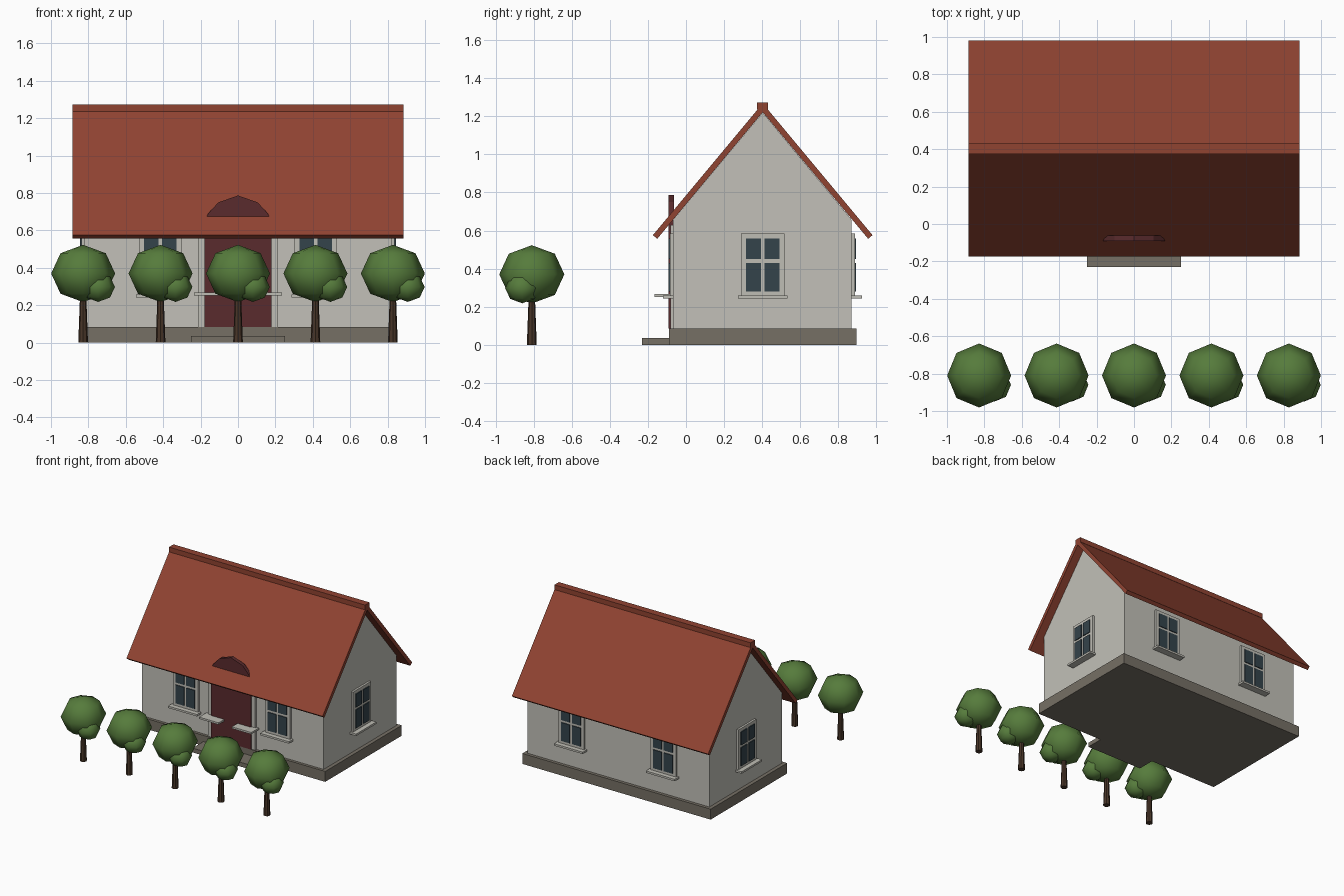
import bpy, bmesh, math
from mathutils import Matrix, Vector

cube = bpy.data.objects.get("Cube")
if cube:
    bpy.data.objects.remove(cube, do_unlink=True)


def material(name, r, g, b):
    m = bpy.data.materials.new(name)
    m.use_nodes = True
    m.diffuse_color = (r, g, b, 1)
    m.node_tree.nodes["Principled BSDF"].inputs["Base Color"].default_value = (r, g, b, 1)
    return m


PLASTER = material("plaster", 0.54, 0.53, 0.48)
TRIM = material("trim", 0.52, 0.51, 0.46)
TILE = material("roof_tile", 0.28, 0.056, 0.031)
STONE = material("stone", 0.18, 0.16, 0.13)
DOOR = material("door_wood", 0.10, 0.024, 0.026)
GLASS = material("glass", 0.034, 0.056, 0.070)
LEAF = material("leaves", 0.093, 0.20, 0.045)
BARK = material("bark", 0.065, 0.036, 0.021)


def finish(bm, name, mat, smooth=False):
    bmesh.ops.recalc_face_normals(bm, faces=bm.faces)
    for f in bm.faces:
        f.smooth = smooth
    me = bpy.data.meshes.new(name)
    bm.to_mesh(me)
    bm.free()
    me.materials.append(mat)
    ob = bpy.data.objects.new(name, me)
    bpy.context.collection.objects.link(ob)
    return ob


def box(name, mat, x, y, z, place=Matrix()):
    """Box from (low, high) pairs on each axis."""
    bm = bmesh.new()
    bmesh.ops.create_cube(bm, size=1)
    for v in bm.verts:
        v.co = place @ Vector([r[0] if c < 0 else r[1] for c, r in zip(v.co, (x, y, z))])
    return finish(bm, name, mat)


def prism(name, mat, outline, axis, low, high):
    """Extrude a 2D outline along x (outline is y, z) or y (outline is x, z)."""
    bm = bmesh.new()
    pts = [(low, a, b) if axis == "x" else (a, low, b) for a, b in outline]
    face = bm.faces.new([bm.verts.new(p) for p in pts])
    ext = bmesh.ops.extrude_face_region(bm, geom=[face])["geom"]
    d = high - low
    bmesh.ops.translate(bm, verts=[g for g in ext if isinstance(g, bmesh.types.BMVert)],
                        vec=(d, 0, 0) if axis == "x" else (0, d, 0))
    return finish(bm, name, mat)


# House body
MID, FRONT, BACK, SIDE = 0.403, -0.067, 0.87, 0.82
box("foundation", STONE, (-0.85, 0.85), (-0.09, 0.896), (0, 0.085))
box("door_step", STONE, (-0.25, 0.25), (-0.23, -0.09), (0, 0.035))
prism("walls", PLASTER, [(FRONT, 0.085), (BACK, 0.085), (BACK, 0.657), (MID, 1.22), (FRONT, 0.657)],
      "x", -SIDE, SIDE)

# Roof: one folded slab with square-cut eaves, plus ridge cap
half, slope, eave, thick = 0.577, 1.2, 0.576, 0.03
ang = math.atan(slope)
dy, dz = thick * math.sin(ang), thick * math.cos(ang)
ridge = eave + half * slope
under = eave - dz + (half - dy) * slope
prism("roof", TILE, [(MID - half, eave), (MID, ridge), (MID + half, eave),
                     (MID + half - dy, eave - dz), (MID, under), (MID - half + dy, eave - dz)],
      "x", -0.885, 0.885)
box("ridge_cap", TILE, (-0.885, 0.885), (MID - 0.029, MID + 0.029), (1.235, 1.274))

# Arched door rising through the roof, with side posts and two ledges
arch = [(0.18, 0.085), (0.18, 0.64), (0.16, 0.69), (0.105, 0.75)]
prism("arched_door", DOOR, arch + [(0, 0.787)] + [(-x, z) for x, z in reversed(arch)],
      "y", -0.092, -0.062)
for s, side in ((1, "left"), (-1, "right")):
    box(f"door_post_{side}", TRIM, sorted((s * 0.18, s * 0.213)), (-0.082, FRONT), (0.085, 0.63))
    box(f"door_ledge_{side}", TRIM, sorted((s * 0.06, s * 0.235)), (-0.165, FRONT), (0.252, 0.267))


# Windows, built facing -y and turned onto each wall
def window(name, x, y, turn):
    place = Matrix.Translation((x, y, 0)) @ Matrix.Rotation(turn, 4, "Z")
    box(name + "_frame", TRIM, (-0.114, 0.114), (-0.017, 0.005), (0.258, 0.584), place)
    box(name + "_sill", TRIM, (-0.13, 0.13), (-0.055, 0.005), (0.242, 0.258), place)
    for i, u in enumerate(((-0.087, -0.01), (0.01, 0.087))):
        for j, z in enumerate(((0.28, 0.43), (0.45, 0.558))):
            box(f"{name}_pane_{i}{j}", GLASS, u, (-0.024, -0.016), z, place)


for s, side in ((1, "left"), (-1, "right")):
    window(f"front_window_{side}", s * 0.415, FRONT, 0)
    window(f"back_window_{side}", s * 0.415, BACK, math.pi)
    window(f"side_window_{side}", s * SIDE, MID, s * math.pi / 2)


# Row of trees
def crown(name, radius, height, centre):
    bm = bmesh.new()
    bmesh.ops.create_uvsphere(bm, u_segments=8, v_segments=4, radius=1)
    bmesh.ops.scale(bm, verts=bm.verts, vec=(radius, radius, height))
    bmesh.ops.translate(bm, verts=bm.verts, vec=centre)
    finish(bm, name, LEAF, True)


for i in range(-2, 3):
    x, y, n = i * 0.414, -0.81, i + 3
    bm = bmesh.new()
    bmesh.ops.create_cone(bm, cap_ends=True, segments=8, radius1=0.026, radius2=0.016, depth=0.27)
    bmesh.ops.translate(bm, verts=bm.verts, vec=(x, y, 0.135))
    finish(bm, f"tree_trunk_{n}", BARK)
    crown(f"tree_crown_{n}", 0.171, 0.153, (x, y, 0.37))
    crown(f"tree_lower_foliage_{n}", 0.09, 0.08, (x + 0.08, y - 0.05, 0.298))
